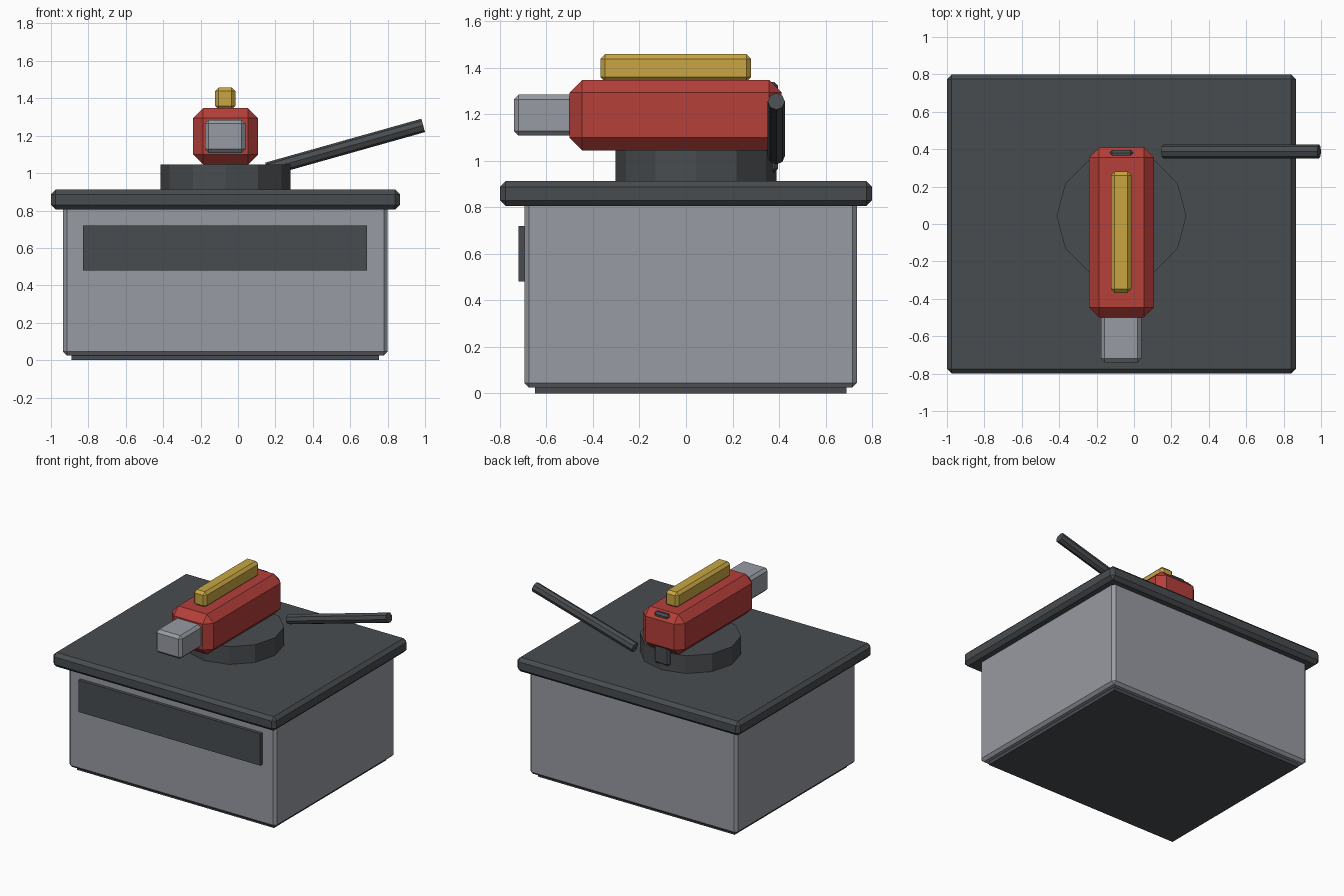
import bpy, bmesh, math
from mathutils import Matrix, Vector

if "Cube" in bpy.data.objects:
    bpy.data.objects.remove(bpy.data.objects["Cube"])


def material(name, rgb):
    m = bpy.data.materials.new(name)
    m.diffuse_color = (*rgb, 1)
    m.use_nodes = True
    m.node_tree.nodes["Principled BSDF"].inputs["Base Color"].default_value = m.diffuse_color
    return m


GREY = material("light grey", (0.31, 0.325, 0.36))
DARK = material("charcoal", (0.066, 0.073, 0.079))
RED = material("red paint", (0.46, 0.05, 0.042))
GOLD = material("brass yellow", (0.58, 0.38, 0.055))


def finish(bm, name, mat):
    me = bpy.data.meshes.new(name)
    bm.to_mesh(me)
    bm.free()
    me.materials.append(mat)
    ob = bpy.data.objects.new(name, me)
    bpy.context.collection.objects.link(ob)
    return ob


def box(name, mat, x, y, z, bevel=0):
    """Box from (min, max) ranges with a one-step chamfer."""
    bm = bmesh.new()
    bmesh.ops.create_cube(bm, size=1)
    for v in bm.verts:
        v.co = [lo + (c + 0.5) * (hi - lo) for c, (lo, hi) in zip(v.co, (x, y, z))]
    if bevel:
        bmesh.ops.bevel(bm, geom=bm.edges[:], offset=bevel, segments=1,
                        profile=0.5, affect='EDGES')
    return finish(bm, name, mat)


def rod(name, mat, a, b, radius, sides):
    """Straight prism between two points."""
    a, b = Vector(a), Vector(b)
    d = b - a
    rot = d.to_track_quat('Z', 'Y').to_matrix().to_4x4()
    bm = bmesh.new()
    bmesh.ops.create_cone(bm, cap_ends=True, segments=sides, radius1=radius,
                          radius2=radius, depth=d.length,
                          matrix=Matrix.Translation((a + b) / 2) @ rot)
    return finish(bm, name, mat)


# Cabinet
box("plinth", DARK, (-0.89, 0.755), (-0.65, 0.69), (0, 0.06))
box("cabinet", GREY, (-0.935, 0.80), (-0.695, 0.735), (0.025, 0.825), 0.02)
box("front_panel", DARK, (-0.83, 0.69), (-0.72, -0.68), (0.48, 0.72))
box("worktop", DARK, (-1.0, 0.865), (-0.80, 0.80), (0.805, 0.912), 0.025)

# Turntable and clamp body
rod("swivel_base", DARK, (-0.067, 0.043, 0.90), (-0.067, 0.043, 1.046), 0.347, 12)
box("clamp_body", RED, (-0.24, 0.107), (-0.50, 0.41), (1.045, 1.348), 0.054)
box("ram", GREY, (-0.177, 0.04), (-0.74, -0.40), (1.108, 1.284), 0.02)
box("top_rail", GOLD, (-0.123, -0.014), (-0.368, 0.28), (1.34, 1.458), 0.02)
box("rear_bracket", DARK, (-0.132, -0.003), (0.32, 0.395), (0.95, 1.338), 0.015)

# Lever handle
rod("lever", DARK, (0.155, 0.388, 1.02), (0.99, 0.388, 1.255), 0.037, 8)
